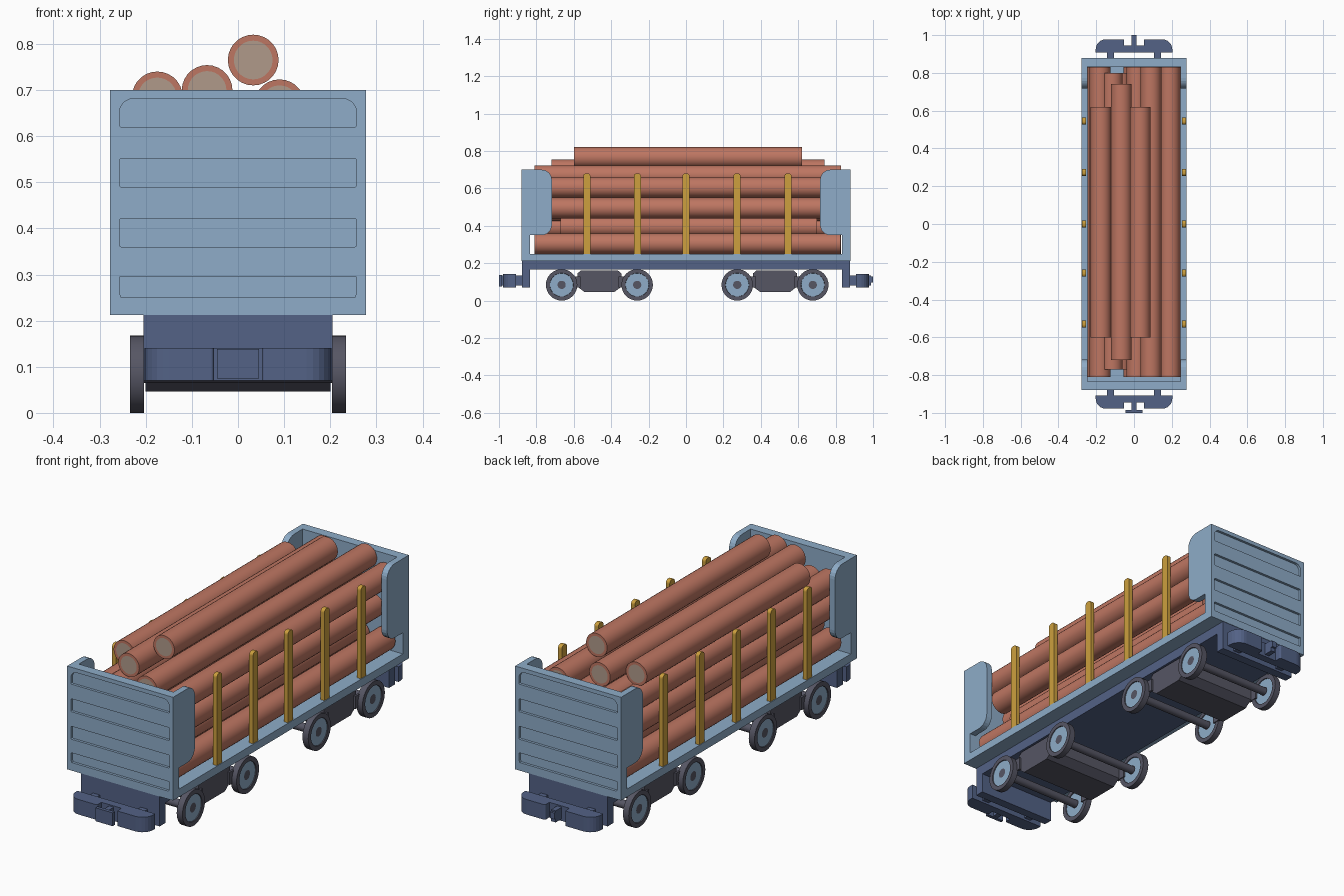
import bpy, bmesh, math
from mathutils import Matrix, Vector

if "Cube" in bpy.data.objects:
    bpy.data.objects.remove(bpy.data.objects["Cube"])


def material(name, r, g, b):
    lin = [((c / 255 + 0.055) / 1.055) ** 2.4 for c in (r, g, b)]
    m = bpy.data.materials.new(name)
    m.diffuse_color = (*lin, 1)
    m.use_nodes = True
    m.node_tree.nodes["Principled BSDF"].inputs["Base Color"].default_value = m.diffuse_color
    return m


BLUE = material("light_blue", 142, 172, 200)
NAVY = material("dark_blue", 83, 98, 134)
GREY = material("dark_grey", 86, 86, 100)
YELLOW = material("stake_yellow", 205, 160, 62)
BARK = material("bark_brown", 190, 118, 98)
WOOD = material("cut_wood", 176, 154, 138)

# Axis maps: profile plane -> world (local z is the extrusion direction)
YZ = Matrix(((0, 0, 1), (1, 0, 0), (0, 1, 0))).to_4x4()
XZ = Matrix(((1, 0, 0), (0, 0, -1), (0, 1, 0))).to_4x4()
XY = Matrix.Identity(4)


def finish(name, bm, mats):
    bmesh.ops.recalc_face_normals(bm, faces=bm.faces)
    me = bpy.data.meshes.new(name)
    bm.to_mesh(me)
    bm.free()
    for m in mats:
        me.materials.append(m)
    ob = bpy.data.objects.new(name, me)
    bpy.context.collection.objects.link(ob)
    return ob


def box(name, x0, x1, y0, y1, z0, z1, mat):
    bm = bmesh.new()
    bmesh.ops.create_cube(bm, size=1)
    for v in bm.verts:
        v.co = Vector(((x0 + x1) / 2 + v.co.x * (x1 - x0),
                       (y0 + y1) / 2 + v.co.y * (y1 - y0),
                       (z0 + z1) / 2 + v.co.z * (z1 - z0)))
    return finish(name, bm, [mat])


def rounded(points):
    """Points are (u, v, radius); a radius rounds that corner."""
    out, n = [], len(points)
    for i, (u, v, r) in enumerate(points):
        p = Vector((u, v))
        if not r:
            out.append(p)
            continue
        a = p + (Vector(points[i - 1][:2]) - p).normalized() * r
        b = p + (Vector(points[(i + 1) % n][:2]) - p).normalized() * r
        for k in range(7):
            t = k / 6 * math.pi / 2
            out.append(p + (a - p) * (1 - math.sin(t)) + (b - p) * (1 - math.cos(t)))
    return out


def prism(name, loops, plane, lo, hi, mat):
    """Extrude outlines (later loops cut holes) from lo to hi along the plane normal."""
    cu = bpy.data.curves.new(name, 'CURVE')
    cu.dimensions, cu.fill_mode, cu.extrude = '2D', 'BOTH', (hi - lo) / 2
    for loop in loops:
        pts = rounded(loop)
        sp = cu.splines.new('POLY')
        sp.points.add(len(pts) - 1)
        for q, p in zip(sp.points, pts):
            q.co = (p.x, p.y, 0, 1)
        sp.use_cyclic_u = True
    tmp = bpy.data.objects.new(name + "_curve", cu)
    bpy.context.collection.objects.link(tmp)
    me = bpy.data.meshes.new_from_object(tmp.evaluated_get(bpy.context.evaluated_depsgraph_get()))
    bpy.data.objects.remove(tmp)
    bm = bmesh.new()
    bm.from_mesh(me)
    bmesh.ops.remove_doubles(bm, verts=bm.verts, dist=1e-5)
    bm.transform(plane @ Matrix.Translation((0, 0, (lo + hi) / 2)))
    for f in bm.faces:
        f.material_index = 0
        f.smooth = False
    return finish(name, bm, [mat])


def cylinder(name, axis, center, radius, length, mats, rings=(), sides=28):
    """Cylinder whose end caps are inset into rings of (width, depth, material index)."""
    bm = bmesh.new()
    bmesh.ops.create_cone(bm, cap_ends=True, segments=sides, radius1=radius,
                          radius2=radius, depth=length)
    caps = [f for f in bm.faces if len(f.verts) == sides]
    for width, depth, idx in rings:
        bmesh.ops.inset_individual(bm, faces=caps, thickness=width, depth=depth)
        for f in caps:
            f.material_index = idx
    bm.transform(Matrix.Translation(center) @ axis)
    ob = finish(name, bm, mats)
    ob.data.shade_smooth()
    bpy.ops.object.select_all(action='DESELECT')
    ob.select_set(True)
    bpy.context.view_layer.objects.active = ob
    bpy.ops.object.shade_smooth_by_angle(angle=math.radians(35))
    return ob


# Deck and underframe
box("deck", -0.277, 0.277, -0.88, 0.88, 0.212, 0.25, BLUE)
box("underframe", -0.205, 0.205, -0.84, 0.84, 0.165, 0.212, NAVY)

# Horizontal panels sunk into the end walls
panels = []
for i, z in enumerate((0.235, 0.36, 0.49, 0.62)):
    top, bot = (0.03 if i == 3 else 0.004), (0.03 if i == 0 else 0.004)
    panels.append([(-0.257, z, bot), (0.257, z, bot), (0.257, z + 0.061, top), (-0.257, z + 0.061, top)])
wall = [(-0.277, 0.212, 0), (0.277, 0.212, 0), (0.277, 0.70, 0), (-0.277, 0.70, 0)]

for s, end in ((-1, "front"), (1, "rear")):
    # End wall: plain inner board and pierced outer board
    ys = sorted((-s * 0.868, -s * 0.88))
    prism(end + "_wall_panelling", [wall] + panels, XZ, *ys, BLUE)
    ys = sorted((s * 0.835, s * 0.868))
    box(end + "_wall", -0.277, 0.277, *ys, 0.212, 0.70, BLUE)
    # Wrap-around wings
    wing = [(s * 0.85, 0.35, 0), (s * 0.717, 0.35, 0.055),
            (s * 0.717, 0.70, 0.055), (s * 0.85, 0.70, 0)]
    for side, x in (("left", -0.277), ("right", 0.247)):
        prism(f"{end}_{side}_wing", [wing], YZ, x, x + 0.03, BLUE)
    # Headstock and bumper
    box(end + "_headstock", -0.205, 0.205, *sorted((s * 0.835, s * 0.878)), 0.07, 0.212, NAVY)
    for x in (-0.125, 0.125):
        box(end + "_bumper_stem", x - 0.018, x + 0.018, *sorted((s * 0.87, s * 0.91)), 0.08, 0.135, NAVY)
    bumper = [(-0.203, s * 0.908, 0), (0.203, s * 0.908, 0), (0.203, s * 0.978, 0.055),
              (0.052, s * 0.978, 0.008), (0.052, s * 0.945, 0), (-0.052, s * 0.945, 0),
              (-0.052, s * 0.978, 0.008), (-0.203, s * 0.978, 0.055)]
    prism(end + "_bumper", [bumper], XY, 0.07, 0.141, NAVY)
    box(end + "_coupler_bar", -0.012, 0.012, *sorted((s * 0.94, s * 0.99)), 0.08, 0.135, NAVY)

# Front coupler plate and rear coupler hook
box("front_coupler_plate", -0.045, 0.045, -1.0, -0.984, 0.075, 0.138, NAVY)
box("rear_coupler_hook", -0.012, 0.012, 0.985, 1.0, 0.098, 0.128, NAVY)

# Bogies with wheels
ROT_X = Matrix.Rotation(math.pi / 2, 4, 'Y')
ROT_Y = Matrix.Rotation(math.pi / 2, 4, 'X')
for end, y in (("front", -0.463), ("rear", 0.476)):
    prof = [(y + a, z, 0) for a, z in ((-0.118, 0.145), (-0.1, 0.16), (0.1, 0.16), (0.118, 0.145),
                                       (0.118, 0.075), (0.08, 0.046), (-0.08, 0.046), (-0.118, 0.075))]
    prism(end + "_bogie", [prof], YZ, -0.2, 0.2, GREY)
    for dy in (-0.202, 0.202):
        cylinder(end + "_axle", ROT_X, (0, y + dy, 0.084), 0.019, 0.42, [GREY], sides=16)
        for x in (-0.219, 0.219):
            cylinder(end + "_wheel", ROT_X, (x, y + dy, 0.084), 0.084, 0.03, [GREY, BLUE],
                     [(0.021, 0, 0), (0.001, -0.004, 1), (0.04, 0, 0)], 32)
            arm = sorted((y + dy * 0.5, y + dy * 0.75))
            box(end + "_bogie_arm", x - 0.019 if x > 0 else x + 0.009,
                x - 0.009 if x > 0 else x + 0.019, *arm, 0.07, 0.13, GREY)

# Stakes with rounded tips
for y in (-0.53, -0.26, 0, 0.273, 0.545):
    outline = [(y - 0.019, 0.245, 0), (y + 0.019, 0.245, 0), (y + 0.019, 0.68, 0.015), (y - 0.019, 0.68, 0.015)]
    for side, x in (("left", -0.274), ("right", 0.254)):
        prism(side + "_stake", [outline], YZ, x, x + 0.02, YELLOW)

# Log pile: x, z, near end, far end
logs = [(-0.19, 0.305, -0.81, 0.83), (-0.065, 0.305, -0.77, 0.80), (0.06, 0.305, -0.81, 0.82),
        (0.19, 0.305, -0.81, 0.825), (-0.13, 0.395, -0.77, 0.80), (0.0, 0.395, -0.81, 0.83),
        (0.125, 0.395, -0.67, 0.70), (-0.19, 0.475, -0.81, 0.83), (-0.075, 0.49, -0.77, 0.80),
        (0.05, 0.48, -0.81, 0.83), (0.19, 0.495, -0.72, 0.74), (-0.18, 0.58, -0.81, 0.83),
        (-0.115, 0.595, -0.77, 0.80), (0.015, 0.59, -0.81, 0.83), (0.19, 0.605, -0.81, 0.83),
        (0.09, 0.668, -0.81, 0.83), (-0.175, 0.685, -0.60, 0.62), (-0.067, 0.699, -0.72, 0.74),
        (0.033, 0.765, -0.60, 0.62)]
for x, z, y0, y1 in logs:
    cylinder("log", ROT_Y, (x, (y0 + y1) / 2, z), 0.055, y1 - y0, [BARK, WOOD], [(0.013, 0, 1)])
